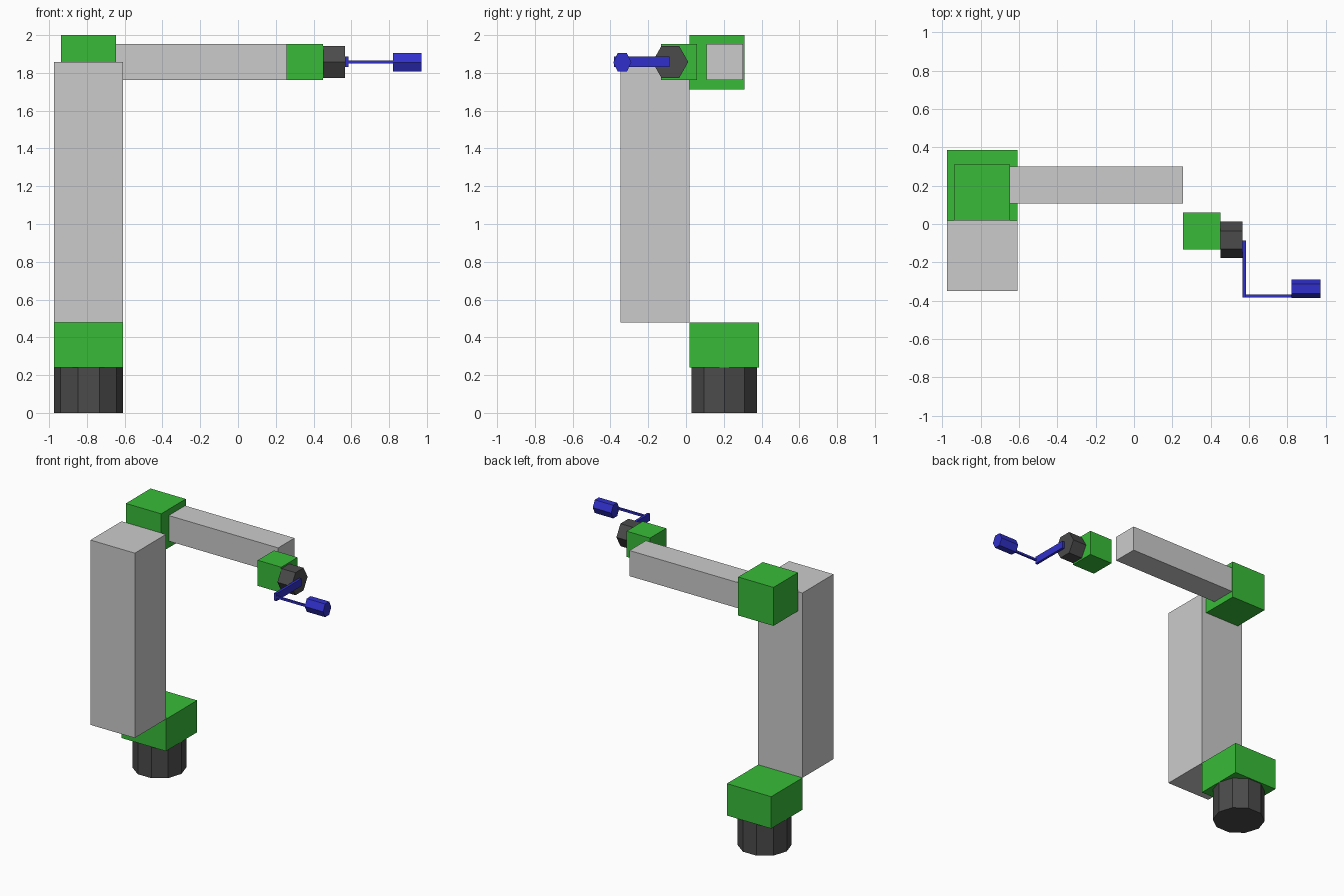
import bpy
import math
from mathutils import Matrix

if "Cube" in bpy.data.objects:
    bpy.data.objects.remove(bpy.data.objects["Cube"])


def material(name, rgb):
    m = bpy.data.materials.new(name)
    m.diffuse_color = (*rgb, 1)
    m.use_nodes = True
    m.node_tree.nodes["Principled BSDF"].inputs["Base Color"].default_value = m.diffuse_color
    return m


GREEN = material("joint_green", (0.04, 0.5, 0.04))
DARK = material("motor_dark", (0.07, 0.07, 0.07))
BLUE = material("tool_blue", (0.03, 0.03, 0.6))


def finish(name, mat):
    ob = bpy.context.object
    ob.name = name
    if mat:
        ob.data.materials.append(mat)
    return ob


def box(name, x, y, z, mat=None):
    """Box from (min, max) pairs on each axis."""
    bpy.ops.mesh.primitive_cube_add(size=1)
    size = [b - a for a, b in (x, y, z)]
    mid = [(a + b) / 2 for a, b in (x, y, z)]
    ob = finish(name, mat)
    ob.data.transform(Matrix.Translation(mid) @ Matrix.Diagonal((*size, 1)))
    return ob


def hex_x(name, x, y, z, ry, half_z, mat):
    """Six-sided prism along x, corners pointing to +y and -y."""
    bpy.ops.mesh.primitive_cylinder_add(vertices=6, radius=1, depth=1)
    ob = finish(name, mat)
    sz = half_z / math.cos(math.pi / 6)
    ob.data.transform(
        Matrix.Translation(((x[0] + x[1]) / 2, y, z))
        @ Matrix.Diagonal((x[1] - x[0], ry, sz, 1))
        @ Matrix.Rotation(math.pi / 2, 4, 'Y'))
    return ob


# Turning base: ten-sided drum with a corner on +x
bpy.ops.mesh.primitive_cylinder_add(vertices=10, radius=0.183, depth=0.24,
                                    location=(-0.791, 0.203, 0.12))
base = finish("base_drum", DARK)
base.data.transform(Matrix.Rotation(math.pi / 2, 4, 'Z'))

# Arm, from shoulder to wrist
box("shoulder_joint", (-0.974, -0.608), (0.018, 0.387), (0.24, 0.478), GREEN)
box("upper_arm", (-0.974, -0.608), (-0.348, 0.018), (0.478, 1.857))
box("elbow_joint", (-0.938, -0.647), (0.018, 0.309), (1.713, 2.0), GREEN)
box("forearm", (-0.647, 0.256), (0.108, 0.301), (1.762, 1.953))
box("wrist_joint", (0.256, 0.45), (-0.133, 0.059), (1.762, 1.953), GREEN)
hex_x("wrist_motor", (0.45, 0.566), -0.083, 1.858, 0.095, 0.084, DARK)

# Tool: cranked bracket and six-sided tip
box("tool_bracket", (0.566, 0.585), (-0.382, -0.087), (1.831, 1.886), BLUE)
box("tool_rod", (0.585, 0.82), (-0.382, -0.367), (1.851, 1.866), BLUE)
hex_x("tool_tip", (0.82, 0.972), -0.337, 1.856, 0.048, 0.049, BLUE)
